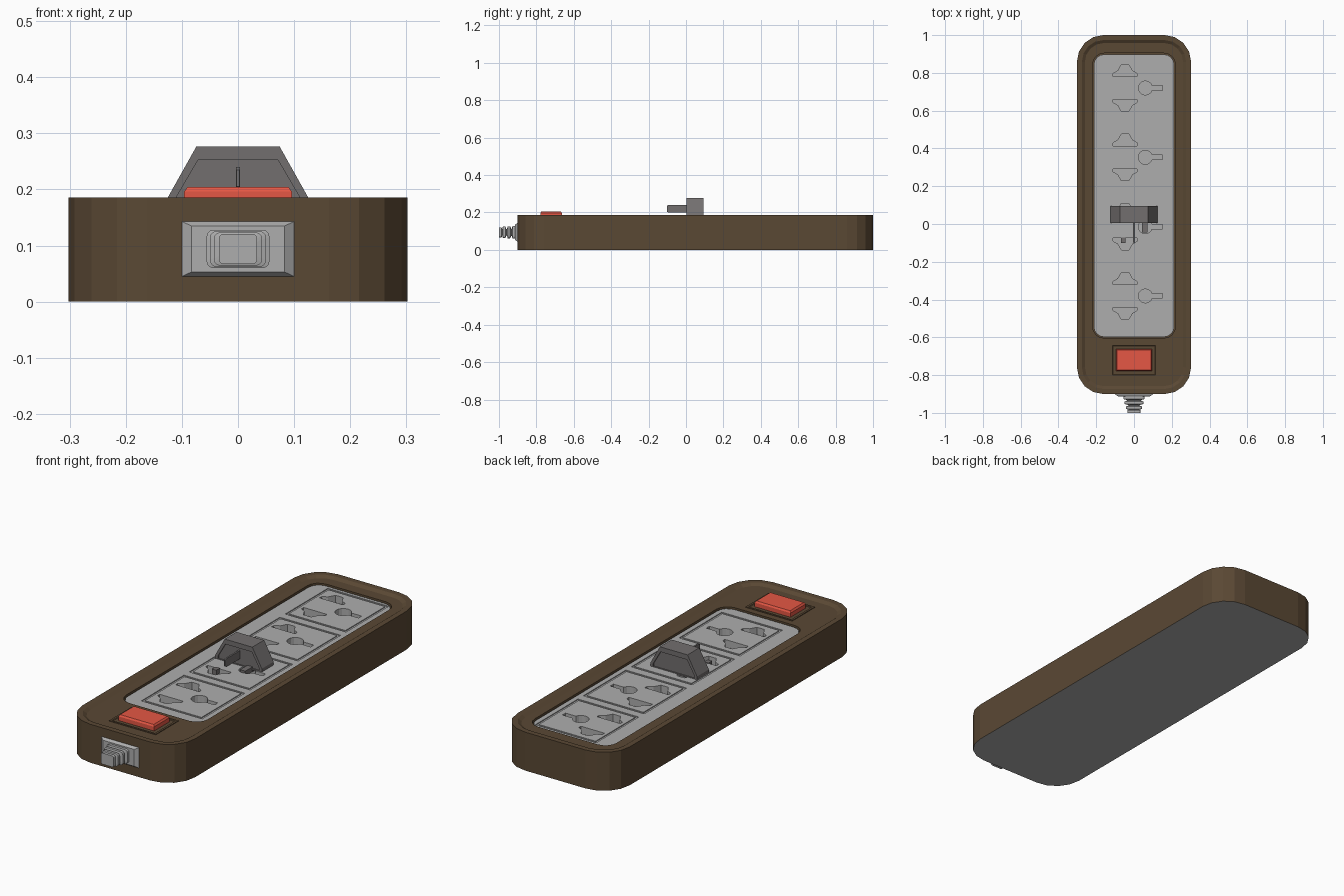
import bpy, bmesh, math
from mathutils import Matrix

default = bpy.data.objects.get("Cube")
if default:
    bpy.data.objects.remove(default, do_unlink=True)


def material(name, rgb):
    m = bpy.data.materials.new(name)
    m.use_nodes = True
    m.diffuse_color = (*rgb, 1)
    m.node_tree.nodes["Principled BSDF"].inputs["Base Color"].default_value = (*rgb, 1)
    return m


BROWN = material("brown_plastic", (0.102, 0.065, 0.034))
GREY = material("light_grey", (0.42, 0.42, 0.42))
DARK = material("dark_grey", (0.168, 0.158, 0.158))
RED = material("switch_red", (0.78, 0.095, 0.058))

FORWARD = Matrix.Rotation(math.pi / 2, 4, "X")  # profile in x,z; height runs to -y


def box(cx, cy, hx, hy, r=0.0, seg=4):
    """Rectangle outline, with rounded corners when r is given."""
    pts = []
    for i, (sx, sy) in enumerate([(1, 1), (-1, 1), (-1, -1), (1, -1)]):
        for k in range(seg + 1 if r else 1):
            a = (i + k / seg) * math.pi / 2
            pts.append((cx + sx * (hx - r) + r * math.cos(a),
                        cy + sy * (hy - r) + r * math.sin(a)) if r
                       else (cx + sx * hx, cy + sy * hy))
    return pts


def add_loft(bm, rings, closed=False):
    """Skin a stack of (outline, height) rings; cap it or close it into a loop."""
    loops = [[bm.verts.new((x, y, h)) for x, y in pts] for pts, h in rings]
    pairs = list(zip(loops, loops[1:]))
    if closed:
        pairs.append((loops[-1], loops[0]))
    for a, b in pairs:
        for i in range(len(a)):
            j = (i + 1) % len(a)
            bm.faces.new((a[i], a[j], b[j], b[i]))
    if not closed:
        bm.faces.new(loops[0])
        bm.faces.new(loops[-1])


def finish(name, bm, mats, matrix=None):
    if matrix:
        bm.transform(matrix)
    bmesh.ops.recalc_face_normals(bm, faces=bm.faces)
    mesh = bpy.data.meshes.new(name)
    bm.to_mesh(mesh)
    bm.free()
    for m in mats:
        mesh.materials.append(m)
    ob = bpy.data.objects.new(name, mesh)
    bpy.context.collection.objects.link(ob)
    return ob


def loft(name, rings, mats, matrix=None, closed=False):
    bm = bmesh.new()
    add_loft(bm, rings, closed)
    return finish(name, bm, mats, matrix)


# Housing: walls, rim, sunken deck and a pocket for the socket panel
MID, TOP, DECK, PANEL = 0.05, 0.186, 0.176, 0.17
outer = box(0, MID, 0.302, 0.95, 0.14)
pocket = box(0, 0.15, 0.219, 0.754, 0.06)
housing = loft("housing", [
    (outer, 0), (outer, TOP),
    (box(0, MID, 0.276, 0.924, 0.115), TOP),
    (box(0, MID, 0.26, 0.908, 0.1), DECK),
    (pocket, DECK), (pocket, 0.11)], [BROWN, GREY])
for f in housing.data.polygons:
    if f.center.z < 0.001:
        f.material_index = 1

# Socket panel with engraved frames and pin holes
panel_outline = box(0, 0.15, 0.213, 0.748, 0.055)
panel = loft("socket_panel", [(panel_outline, 0.1), (panel_outline, PANEL)], [GREY])

blade = [(-0.063, 0), (0.063, 0), (0.063, 0.016), (0.038, 0.03),
         (0.02, 0.062), (-0.02, 0.062), (-0.038, 0.03), (-0.063, 0.016)]
start = math.asin(0.012 / 0.037)
keyhole = [(0.037 * math.cos(a), 0.037 * math.sin(a)) for a in
           (start + k / 14 * 2 * (math.pi - start) for k in range(15))]
keyhole += [(0.09, -0.012), (0.09, 0.012)]

bm = bmesh.new()
for n in range(4):
    y = 0.72 - n * 0.367
    wide, narrow = box(0.026, y, 0.163, 0.163), box(0.026, y, 0.152, 0.152)
    floor, lid = PANEL - 0.004, PANEL + 0.01
    add_loft(bm, [(wide, floor), (wide, lid), (narrow, lid), (narrow, floor)], closed=True)
    holes = [[(px - 0.047, y + s * (py + 0.061)) for px, py in blade] for s in (1, -1)]
    holes.append([(px + 0.06, y + py) for px, py in keyhole])
    for outline in holes:
        add_loft(bm, [(outline, PANEL - 0.035), (outline, lid)])
cutter = finish("hole_cutter", bm, [GREY])
cutter.hide_render = True
mod = panel.modifiers.new("holes", "BOOLEAN")
mod.operation = "DIFFERENCE"
mod.solver = "EXACT"
mod.object = cutter
bpy.context.view_layer.objects.active = panel
bpy.ops.object.modifier_apply(modifier="holes")
bpy.data.objects.remove(cutter, do_unlink=True)

# Rocker switch in its bezel
SY = -0.721
loft("switch_bezel", [
    (box(0, SY, 0.125, 0.087), DECK - 0.01), (box(0, SY, 0.125, 0.087), DECK + 0.003),
    (box(0, SY, 0.115, 0.078), DECK + 0.003), (box(0, SY, 0.1, 0.064), DECK - 0.01)],
    [BROWN], closed=True)
loft("rocker_switch", [
    (box(0, SY, 0.096, 0.058), DECK - 0.01), (box(0, SY, 0.096, 0.058), 0.196),
    (box(0, SY, 0.09, 0.053), 0.204)], [RED])

# Cord strain relief: flange and ribbed sleeve
CZ = 0.094
loft("cord_flange", [
    (box(0, CZ, 0.1, 0.049), 0.89), (box(0, CZ, 0.1, 0.049), 0.902),
    (box(0, CZ, 0.083, 0.041), 0.914)], [GREY], FORWARD)
ribs = []
for n, (w, t) in enumerate(((0.056, 0.034), (0.05, 0.032), (0.043, 0.03))):
    h = 0.908 + n * 0.026
    rib = box(0, CZ, w, t, 0.012, 3)
    neck = box(0, CZ, w - 0.016, t - 0.014, 0.008, 3)
    ribs += [(neck, h), (rib, h + 0.006), (rib, h + 0.019), (neck, h + 0.023)]
tip = box(0, CZ, 0.034, 0.027, 0.008, 3)
loft("cord_sleeve", ribs + [(tip, 0.986), (tip, 1.0)], [GREY], FORWARD)

# Plug lying on the panel: tapered block with recessed ends
shell = [(-0.125, 0.165), (0.125, 0.165), (0.125, 0.186),
         (0.074, 0.277), (-0.074, 0.277), (-0.125, 0.186)]
inset = [(-0.11, 0.172), (0.11, 0.172), (0.11, 0.186),
         (0.071, 0.253), (-0.071, 0.253), (-0.11, 0.186)]
loft("plug_body", [(inset, -0.088), (inset, -0.094), (shell, -0.094),
                   (shell, -0.004), (inset, -0.004), (inset, -0.01)], [DARK], FORWARD)

# Plug pins
loft("earth_pin", [(box(0, 0.22, 0.004, 0.02), -0.02), (box(0, 0.22, 0.004, 0.02), 0.094),
                   (box(0, 0.22, 0.003, 0.015), 0.102)], [DARK], FORWARD)
for name, x, z, w, near, far in (("right_pin", -0.058, 0.161, 0.012, 0.072, 0.1),
                                 ("left_pin", 0.057, 0.167, 0.014, -0.02, 0.046)):
    pin = box(x, z, w, 0.012)
    loft(name, [(pin, near), (pin, far)], [DARK], FORWARD)
